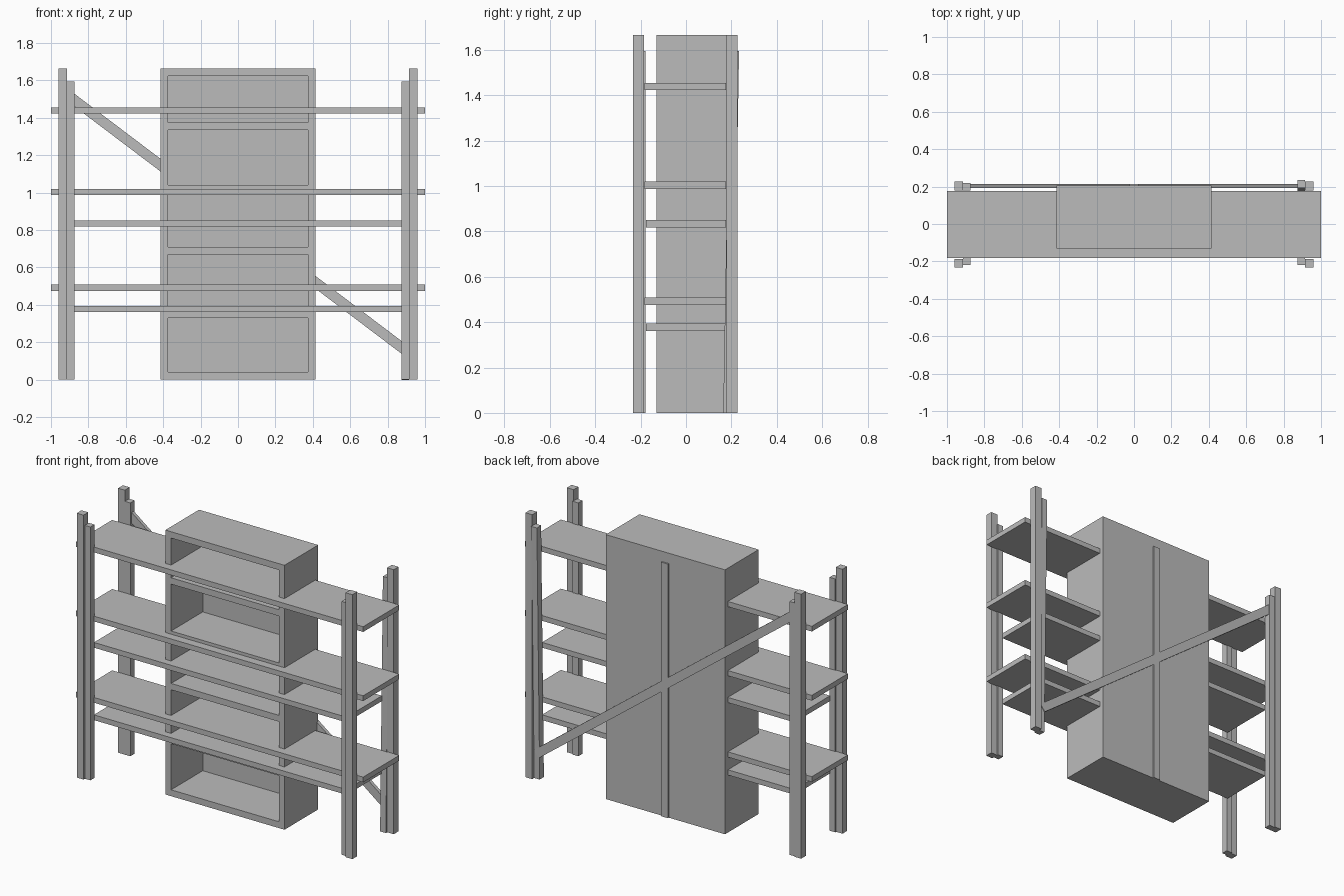
import bpy
import math
from mathutils import Matrix

cube = bpy.data.objects.get("Cube")
if cube:
    bpy.data.objects.remove(cube, do_unlink=True)

grey = bpy.data.materials.new("plain_grey")
grey.use_nodes = True
grey.diffuse_color = (0.5, 0.5, 0.5, 1)
grey.node_tree.nodes["Principled BSDF"].inputs["Base Color"].default_value = (0.5, 0.5, 0.5, 1)


def box(name, x, y, z):
    """Box from (min, max) ranges on each axis."""
    bpy.ops.mesh.primitive_cube_add(size=1)
    ob = bpy.context.object
    ob.name = name
    size = [r[1] - r[0] for r in (x, y, z)]
    ob.data.transform(Matrix.Diagonal((*size, 1)))
    ob.location = [sum(r) / 2 for r in (x, y, z)]
    ob.data.materials.append(grey)
    return ob


# Cabinet: open at the front, with a back panel
W, IN, H, WALL = 0.415, 0.375, 1.665, 0.04
FRONT, BACK, PANEL = -0.13, 0.205, 0.185
depth = (FRONT, PANEL)
box("cabinet_back", (-W, W), (PANEL, BACK), (0, H))
box("cabinet_side_right", (-W, -IN), depth, (0, H))
box("cabinet_side_left", (IN, W), depth, (0, H))
box("cabinet_floor", (-IN, IN), depth, (0, WALL))
box("cabinet_top", (-IN, IN), depth, (H - WALL, H))
for i, z in enumerate((0.33, 0.67, 1.0, 1.335)):
    box(f"cabinet_shelf_{i + 1}", (-IN, IN), depth, (z, z + WALL))

# Long shelves running through the cabinet
for i, (half, front, z) in enumerate(((1, -0.183, 1.422), (1, -0.183, 0.987),
                                      (0.88, -0.177, 0.818), (1, -0.183, 0.475),
                                      (0.88, -0.177, 0.362))):
    box(f"long_shelf_{i + 1}", (-half, half), (front, 0.176), (z, z + 0.033))

# Paired corner posts: tall outer and shorter inner
for side, s in (("right", -1), ("left", 1)):
    outer = sorted((s * 0.913, s * 0.96))
    inner = sorted((s * 0.875, s * 0.915))
    box(f"front_outer_post_{side}", outer, (-0.233, -0.186), (0, H))
    box(f"front_inner_post_{side}", inner, (-0.219, -0.178), (0, 1.595))
    box(f"back_outer_post_{side}", outer, (0.178, 0.226), (0, H))
    post = box(f"back_inner_post_{side}", inner, (0.178, 0.22), (0, 1.595))
    if s > 0:  # this post leans slightly backwards
        post.rotation_euler.x = math.radians(-1)
        post.location.y = 0.199

# Diagonal brace and centre strip across the back
brace = box("diagonal_brace", (-1.12, 1.12), (0.192, 0.214), (-0.027, 0.027))
brace.location.z = 0.834
brace.rotation_euler.y = math.atan(0.756)
box("back_centre_strip", (-0.024, 0.024), (0.2, 0.214), (0, 1.6))
